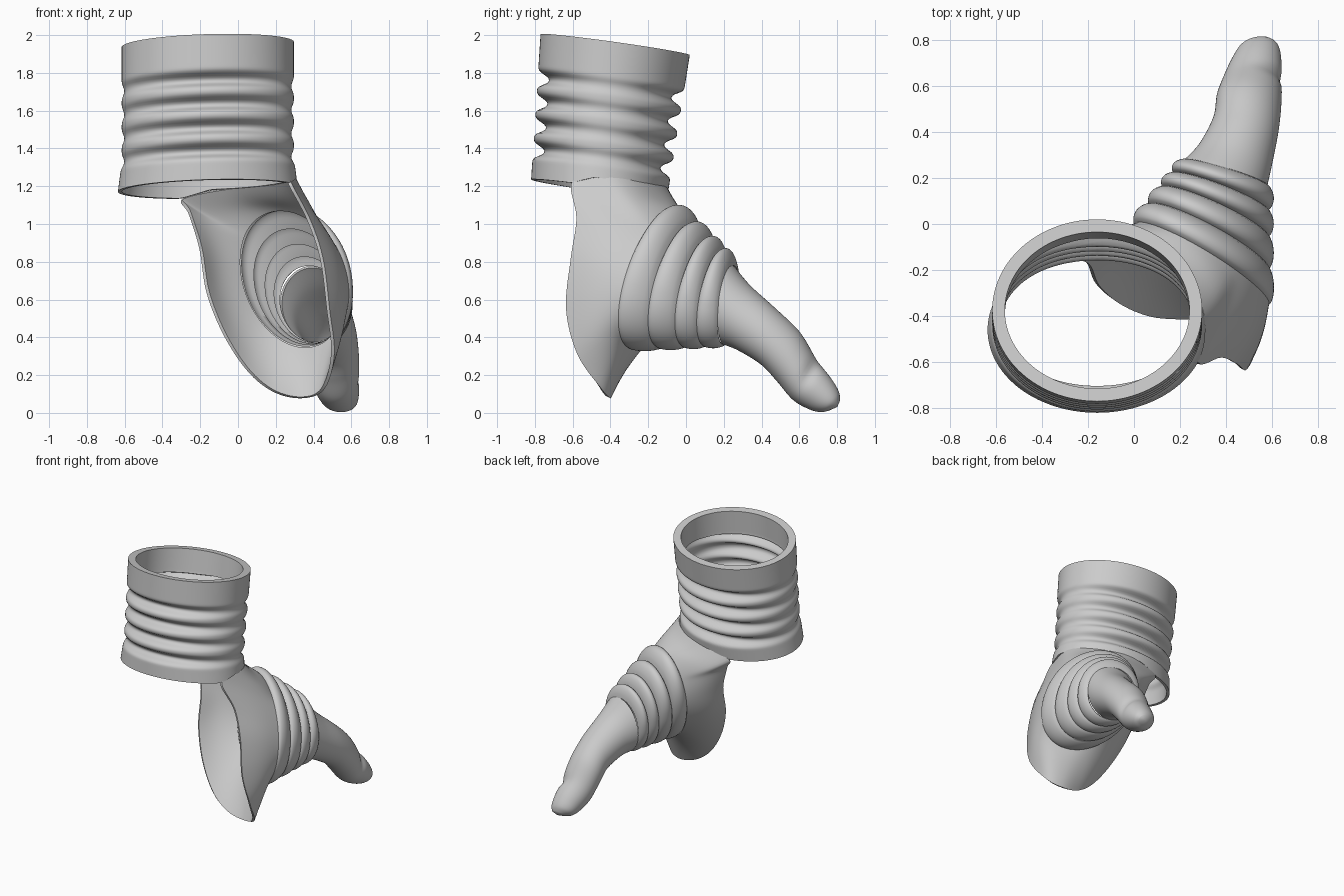
import bpy
from math import sin, cos, pi, radians, exp
from mathutils import Vector as V

if "Cube" in bpy.data.objects:
    bpy.data.objects.remove(bpy.data.objects["Cube"])


def catmull(p0, p1, p2, p3, t):
    return 0.5 * (2 * p1 + (p2 - p0) * t + (2 * p0 - 5 * p1 + 4 * p2 - p3) * t * t
                  + (3 * p1 - p0 - 3 * p2 + p3) * t ** 3)


def loft(name, rows, wall=0.0, cap=False, cyclic=False):
    """Skin a list of closed loops; optional wall thickness, end cap, closed section."""
    n = len(rows[0])
    verts = [p for r in rows for p in r]
    faces = []
    m = len(rows)
    for r in range(m if cyclic else m - 1):
        a, b = r * n, ((r + 1) % m) * n
        for i in range(n):
            j = (i + 1) % n
            faces.append((a + i, b + i, b + j, a + j))
    if cap:
        verts.append(sum(rows[-1], V()) / n + cap)
        k, a = len(verts) - 1, (m - 1) * n
        faces += [(a + i, k, a + (i + 1) % n) for i in range(n)]
    me = bpy.data.meshes.new(name)
    me.from_pydata(verts, [], faces)
    ob = bpy.data.objects.new(name, me)
    bpy.context.collection.objects.link(ob)
    bpy.ops.object.select_all(action='DESELECT')
    ob.select_set(True)
    bpy.context.view_layer.objects.active = ob
    if wall:
        mod = ob.modifiers.new("wall", 'SOLIDIFY')
        mod.thickness, mod.offset = wall, -1
        bpy.ops.object.modifier_apply(modifier="wall")
    bpy.ops.object.shade_smooth_by_angle(angle=radians(62))
    return ob


# Wrist cuff: leaning oval tube, grooves deepest at front and back
GROOVES = (1.715, 1.59, 1.465, 1.34)


def cuff_point(zc, a, inset=0.0):
    s = (1.95 - zc) / 0.765
    g = max(exp(-(abs(zc - k) / 0.032) ** 2.6) for k in GROOVES)
    d = g * (0.013 + 0.047 * sin(a) ** 2) + inset
    flare = 0.02 * max(0, (s - 0.8) / 0.2)
    x = -0.16 + (0.456 + flare - d) * cos(a)
    y = -0.375 - 0.085 * s + (0.395 - 0.035 * s - d) * sin(a)
    return V((x, y, zc - 0.14 * (y + 0.375 + 0.085 * s) + 0.03 * (x + 0.16)))


def cuff_row(t, inset):
    row = []
    for i in range(112):
        a = 2 * pi * i / 112
        # the lower rim rises where the palm shell takes over
        off = abs((a - radians(42) + pi) % (2 * pi) - pi)
        lift = 0.045 * min(1, max(0, (radians(66) - off) / radians(20)))
        row.append(cuff_point(1.95 - (0.765 - lift) * t, a, inset))
    return row


ts = [i / 72 for i in range(73)]
rows = [cuff_row(t, 0) for t in ts]
rows += [cuff_row(t, 0.055 if t < 0.25 else 0.022) for t in reversed(ts)]
loft("wrist_cuff", rows, cyclic=True)

# Palm shell outer edge: along the cuff, down the left, around the bottom, up the front
edge = [cuff_point(z, radians(a), -0.002) for a, z in
        ((-23, 1.195), (10, 1.24), (40, 1.24), (75, 1.24), (106, 1.19))]
edge += [V(p) for p in (
    (-0.26, -0.14, 1.05), (-0.205, -0.17, 0.87), (-0.165, -0.26, 0.63),
    (-0.07, -0.34, 0.40), (0.06, -0.39, 0.21), (0.20, -0.40, 0.105),
    (0.35, -0.40, 0.078), (0.46, -0.45, 0.13), (0.51, -0.575, 0.31),
    (0.485, -0.635, 0.55), (0.45, -0.61, 0.82), (0.38, -0.58, 1.03))]
turn = [45, 60, 85, 115, 140, 152, 167, 190, 215, 235, 255, 275, 300, 325, 350, 370, 388]

SUB, N = 6, len(edge)
outer, angles = [], []
for i in range(N):
    ang = [turn[(i + k) % N] + 360 * ((i + k) // N) for k in (-1, 0, 1, 2)]
    for s in range(SUB):
        outer.append(catmull(*[edge[(i + k) % N] for k in (-1, 0, 1, 2)], s / SUB))
        angles.append(radians(catmull(*ang, s / SUB)))


def oval(c, u, v):
    return [c + u * cos(a) + v * sin(a) for a in angles]


# Thumb base oval and thumb start oval: centre, sideways half axis, upward half axis
base = (V((0.295, -0.175, 0.71)), V((0.29, -0.16, -0.035)), V((-0.035, 0.09, 0.37)))
start = (V((0.40, 0.225, 0.57)), V((0.18, -0.055, -0.02)), V((0, 0.02, 0.21)))

inner = oval(*base)
rows = []
for r in range(13):
    t = r / 12
    bulge = 0.03 * sin(pi * t)
    row = []
    for p, q, a in zip(outer, inner, angles):
        out = V((0.6 * cos(a), 0.5 * max(0, -cos(a)), 0.25 * max(0, -sin(a))))
        # hug the cuff wall downwards before turning out to the thumb
        out += V((0, 0, -0.8)) * max(0, sin(a)) ** 2 * (1 - t)
        row.append(p.lerp(q, t) + out * bulge)
    rows.append(row)
loft("palm_shell", rows, wall=0.018)

# Bellows: four puffed folds between the two ovals
folds = (0, 0.3, 0.57, 0.79, 1)
rows = []
for f in range(4):
    for k in range(13 if f == 3 else 12):
        w = k / 12
        t = folds[f] + (folds[f + 1] - folds[f]) * w
        c, u, v = [p.lerp(q, t) for p, q in zip(base, start)]
        puff = sin(pi * w) ** 0.6 if 0 < w < 1 else 0
        row = []
        for a in angles:
            d = u * cos(a) + v * sin(a)
            amp = 0.027 + 0.028 * max(0, sin(a)) - 0.012 * max(0, -sin(a))
            row.append(c + d + d.normalized() * amp * puff)
        rows.append(row)
loft("thumb_bellows", rows, wall=0.018)

# Thumb: left x, right x, top y, top z, bottom y, bottom z, sideways skew
stations = [
    (0.22, 0.58, 0.245, 0.78, 0.205, 0.36, -0.055),
    (0.285, 0.60, 0.33, 0.68, 0.28, 0.33, -0.045),
    (0.345, 0.628, 0.47, 0.555, 0.40, 0.255, -0.03),
    (0.36, 0.64, 0.60, 0.43, 0.48, 0.17, -0.02),
    (0.39, 0.642, 0.69, 0.285, 0.565, 0.07, -0.01),
    (0.425, 0.64, 0.77, 0.18, 0.65, 0.02, 0),
    (0.46, 0.63, 0.81, 0.11, 0.715, 0.004, 0),
    (0.515, 0.605, 0.815, 0.06, 0.765, 0.015, 0)]
st = [stations[0]] + stations + [stations[-1]]
rows = []
for i in range(len(stations) - 1):
    for k in range(8):
        l, r, ty, tz, by, bz, sk = [catmull(*[st[i + j][q] for j in range(4)], k / 8)
                                    for q in range(7)]
        c = V(((l + r) / 2, (ty + by) / 2, (tz + bz) / 2))
        u, v = V(((r - l) / 2, sk, 0)), V((0, (ty - by) / 2, (tz - bz) / 2))
        # crease at the root of the nail
        dent = 0.13 * exp(-((i + k / 8 - 4.1) / 0.25) ** 2)
        rows.append([c + (u * cos(a) + v * sin(a)) *
                     (1 - dent * max(0, cos(a - radians(35))) ** 3) for a in angles])
loft("thumb", rows, wall=0.018, cap=V((0, 0.012, -0.008)))
